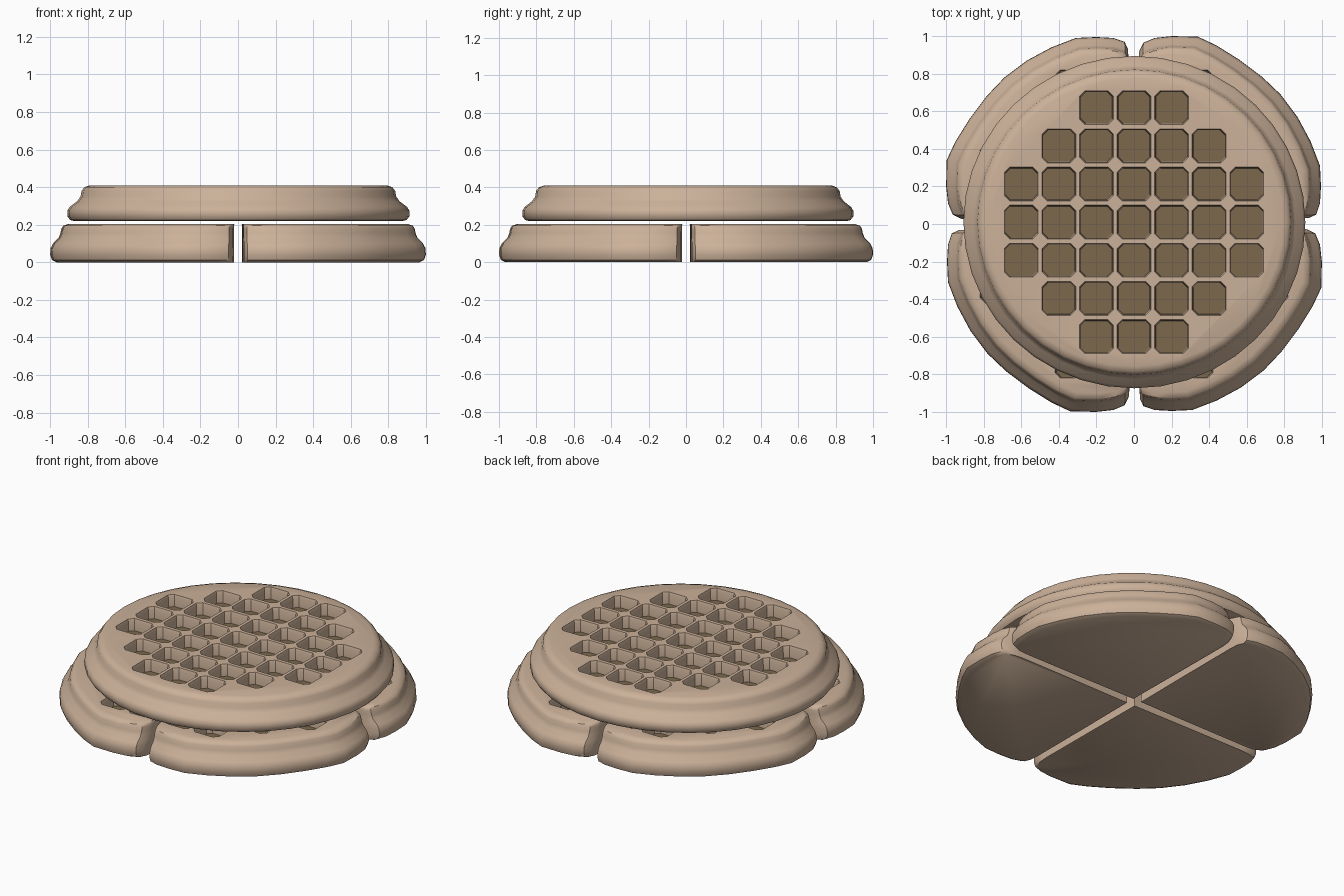
import bpy, bmesh
from math import sin, cos, tau, radians
from mathutils import Matrix, Vector

if "Cube" in bpy.data.objects:
    bpy.data.objects.remove(bpy.data.objects["Cube"])


def material(name, col):
    m = bpy.data.materials.new(name)
    m.diffuse_color = (*col, 1)
    m.use_nodes = True
    m.node_tree.nodes["Principled BSDF"].inputs["Base Color"].default_value = m.diffuse_color
    return m


crust = material("crust", (0.60, 0.44, 0.32))
toasted = material("toasted", (0.20, 0.14, 0.075))


def add_loft(bm, outline, levels, centre=(0, 0), floor_mat=0):
    """Stack scaled copies of an outline: levels are (z, scale)."""
    cx, cy = centre
    rings = [[bm.verts.new((cx + x * s, cy + y * s, z)) for x, y in outline]
             for z, s in levels]
    n = len(outline)
    for a, b in zip(rings, rings[1:]):
        for i in range(n):
            j = (i + 1) % n
            bm.faces.new((a[i], a[j], b[j], b[i]))
    bm.faces.new(rings[0][::-1]).material_index = floor_mat
    bm.faces.new(rings[-1])


def make_object(name, bm):
    bmesh.ops.recalc_face_normals(bm, faces=bm.faces)
    me = bpy.data.meshes.new(name)
    bm.to_mesh(me)
    bm.free()
    me.materials.append(crust)
    me.materials.append(toasted)
    ob = bpy.data.objects.new(name, me)
    bpy.context.collection.objects.link(ob)
    return ob


def pocket_cutter(centres, top, depth):
    """Square pockets with clipped corners, flared rim and toasted floor."""
    h, c = 0.09, 0.062
    square = [(h, -c), (h, c), (c, h), (-c, h), (-h, c), (-h, -c), (-c, -h), (c, -h)]
    bm = bmesh.new()
    for p in centres:
        add_loft(bm, square, [(top - depth, 0.93), (top - 0.015, 0.95),
                              (top, 1.0), (top + 0.03, 1.0)], p, 1)
    return make_object("pocket_cutter", bm)


def carve(ob, cutter):
    mod = ob.modifiers.new("pockets", 'BOOLEAN')
    mod.operation = 'DIFFERENCE'
    mod.solver = 'EXACT'
    mod.object = cutter
    bpy.ops.object.select_all(action='DESELECT')
    bpy.context.view_layer.objects.active = ob
    ob.select_set(True)
    bpy.ops.object.modifier_apply(modifier=mod.name)
    bpy.data.objects.remove(cutter)
    bpy.ops.object.shade_smooth_by_angle(angle=radians(38))


# Whole waffle on top
bm = bmesh.new()
N = 40
oval = [(cos(tau * i / N), 0.972 * sin(tau * i / N)) for i in range(N)]
add_loft(bm, oval, [(0.22, 0.875), (0.225, 0.895), (0.245, 0.91), (0.275, 0.91),
                    (0.295, 0.898), (0.325, 0.858), (0.35, 0.84), (0.38, 0.835),
                    (0.40, 0.82), (0.41, 0.79)], (0.002, 0.01))
whole = make_object("whole_waffle", bm)
row_half = {3: 1, 2: 2, 1: 3, 0: 3}
spots = [(0.2 * i, 0.01 + 0.203 * j) for j in range(-3, 4)
         for i in range(-row_half[abs(j)], row_half[abs(j)] + 1)]
carve(whole, pocket_cutter(spots, 0.41, 0.075))

# Four cut quarters underneath
wedge = [(0.03, 0.03), (0.45, 0.028), (0.86, 0.028), (0.93, 0.032), (0.97, 0.05),
         (0.99, 0.11), (0.995, 0.2), (0.99, 0.31), (0.94, 0.44), (0.87, 0.57),
         (0.78, 0.69), (0.68, 0.785), (0.56, 0.875), (0.44, 0.95), (0.34, 0.997),
         (0.2, 1.0), (0.11, 0.99), (0.05, 0.965), (0.028, 0.92), (0.022, 0.86),
         (0.025, 0.45)]
quarter_spots = [(0.13 + 0.2 * i, 0.13 + 0.2 * j)
                 for j in range(4) for i in range(row_half[j] + 1)]
for k in range(4):
    bm = bmesh.new()
    add_loft(bm, wedge, [(0.0, 0.965), (0.012, 0.99), (0.04, 1.0), (0.075, 0.998),
                         (0.10, 0.985), (0.13, 0.955), (0.155, 0.945), (0.18, 0.94),
                         (0.195, 0.93), (0.205, 0.90)])
    quarter = make_object(f"waffle_quarter_{k + 1}", bm)
    carve(quarter, pocket_cutter(quarter_spots, 0.205, 0.075))
    quarter.data.transform(Matrix.Rotation(tau * k / 4, 4, 'Z'))
